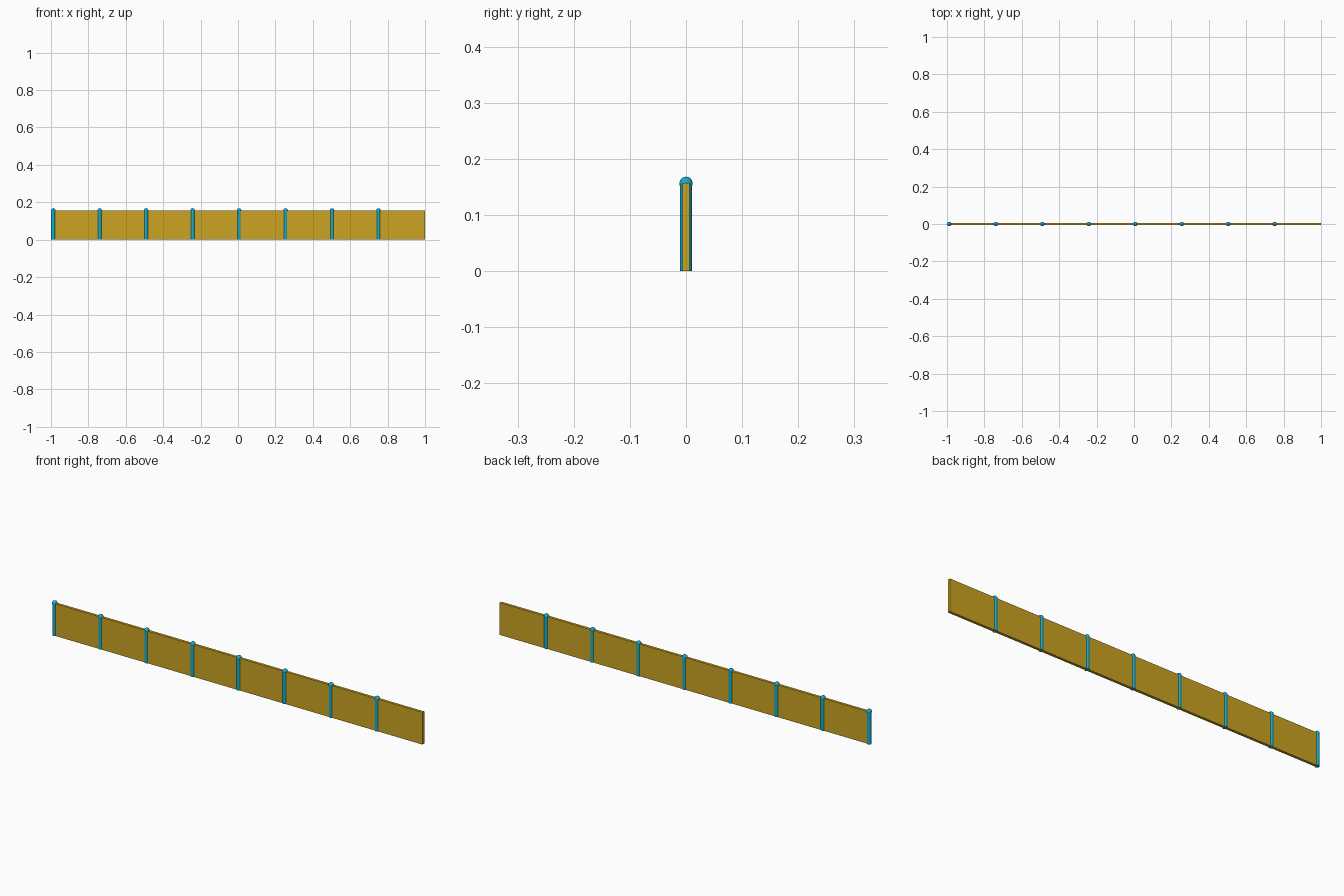
import bpy

if "Cube" in bpy.data.objects:
    bpy.data.objects.remove(bpy.data.objects["Cube"])

def material(name, rgb):
    m = bpy.data.materials.new(name)
    m.diffuse_color = (*rgb, 1)
    m.use_nodes = True
    m.node_tree.nodes["Principled BSDF"].inputs["Base Color"].default_value = m.diffuse_color
    return m

gold = material("gold panel", (0.60, 0.37, 0.016))
cyan = material("cyan post", (0.006, 0.42, 0.63))

COUNT, HEIGHT = 8, 0.157
POST_R, CAP_R, HALF_T = 0.011, 0.0118, 0.0065
START = -1 + CAP_R
STEP = (1 - START) / COUNT

def finish(name, mat):
    ob = bpy.context.object
    ob.name = name
    ob.data.materials.append(mat)
    return ob

for i in range(COUNT):
    x = START + i * STEP
    # flat panel running from this post to the next
    bpy.ops.mesh.primitive_cube_add(size=1, location=(x + STEP / 2, 0, HEIGHT / 2))
    panel = finish(f"panel_{i + 1}", gold)
    panel.scale = (STEP, 2 * HALF_T, HEIGHT)

    # round post
    bpy.ops.mesh.primitive_cylinder_add(vertices=24, radius=POST_R, depth=HEIGHT,
                                        location=(x, 0, HEIGHT / 2))
    finish(f"post_{i + 1}", cyan)
    bpy.ops.object.shade_smooth_by_angle()

    # ball cap on the post
    bpy.ops.mesh.primitive_uv_sphere_add(segments=24, ring_count=12, radius=CAP_R,
                                         location=(x, 0, HEIGHT - 0.0005))
    finish(f"post_cap_{i + 1}", cyan)
    bpy.ops.object.shade_smooth_by_angle()
